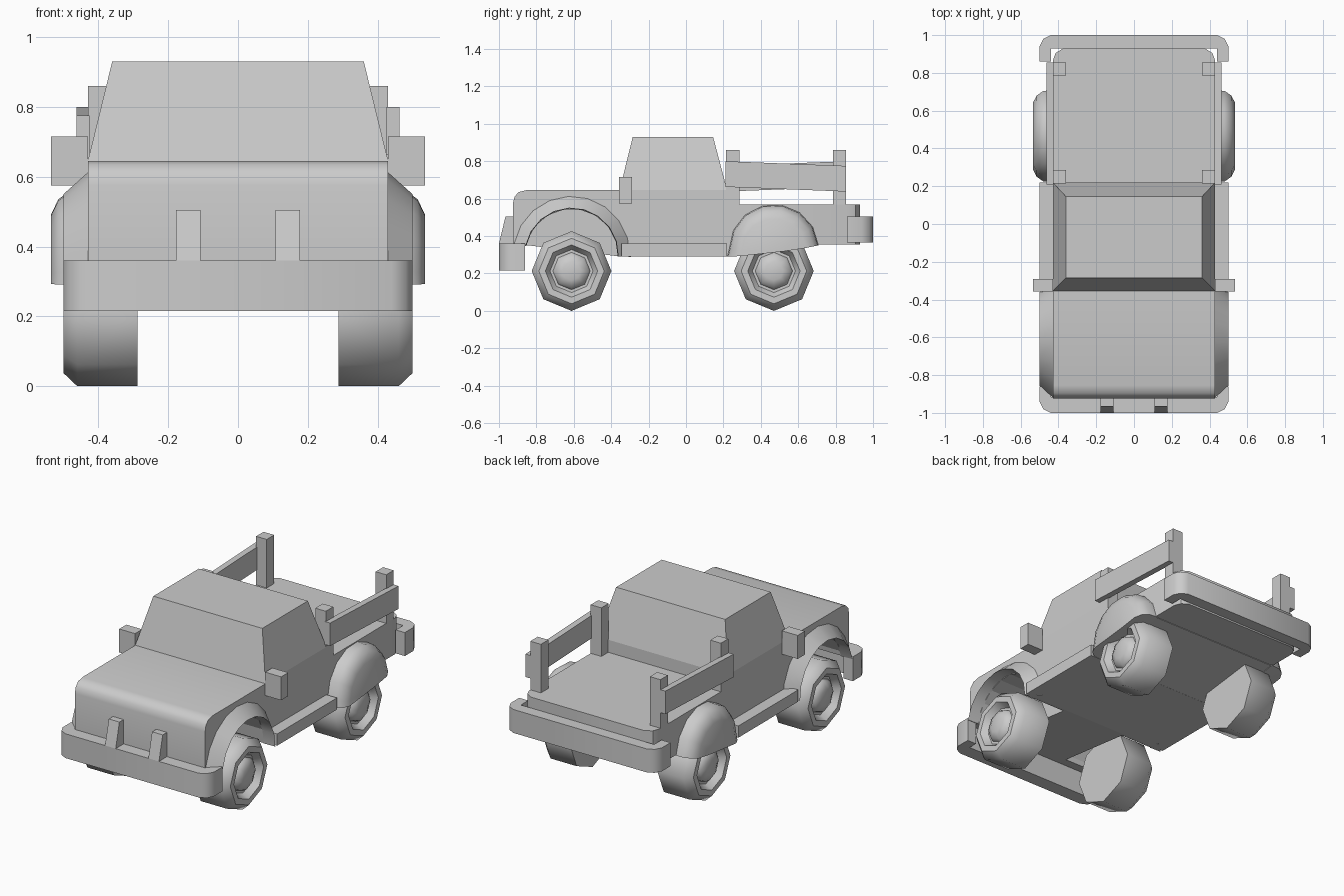
import bpy, bmesh
from math import sin, cos, radians

if "Cube" in bpy.data.objects:
    bpy.data.objects.remove(bpy.data.objects["Cube"])


def loft(name, rings, mirror=False, smooth=0):
    """Skin a sequence of closed rings and cap both ends."""
    bm = bmesh.new()
    rows = [[bm.verts.new(p) for p in ring] for ring in rings]
    n = len(rows[0])
    for a, b in zip(rows, rows[1:]):
        for i in range(n):
            bm.faces.new((a[i], a[(i + 1) % n], b[(i + 1) % n], b[i]))
    bm.faces.new(rows[0][::-1])
    bm.faces.new(rows[-1])
    bmesh.ops.recalc_face_normals(bm, faces=bm.faces)
    mesh = bpy.data.meshes.new(name)
    bm.to_mesh(mesh)
    bm.free()
    ob = bpy.data.objects.new(name, mesh)
    bpy.context.collection.objects.link(ob)
    if smooth:
        bpy.ops.object.select_all(action='DESELECT')
        ob.select_set(True)
        bpy.context.view_layer.objects.active = ob
        bpy.ops.object.shade_smooth_by_angle(angle=radians(smooth))
    if mirror:
        ob.modifiers.new("mirror", 'MIRROR')
    return ob


def rect(x0, x1, y0, y1, z):
    return [(x0, y0, z), (x1, y0, z), (x1, y1, z), (x0, y1, z)]


def box(name, x, y, z, mirror=False):
    return loft(name, [rect(*x, *y, z[0]), rect(*x, *y, z[1])], mirror)


def side_prism(name, profile, x0, x1, mirror=False, smooth=0):
    return loft(name, [[(x, y, z) for y, z in profile] for x in (x0, x1)], mirror, smooth)


def plan_prism(name, outline, z0, z1, smooth=0):
    return loft(name, [[(x, y, z) for x, y in outline] for z in (z0, z1)], False, smooth)


FRONT, REAR = -0.612, 0.47

# Hood with rounded nose, and wheel wells cut into it
hood = side_prism("hood", [(-.345, .29), (-.925, .36), (-.925, .575), (-.917, .61),
                           (-.895, .635), (-.855, .645), (-.345, .645)], -.43, .43, smooth=35)
for s in (-1, 1):
    arch = [(FRONT + .25 * cos(radians(a)), .295 + .25 * sin(radians(a))) for a in range(0, 360, 20)]
    cutter = side_prism("wheel_well_cutter", arch, s * .215, s * .6)
    cutter.hide_render = True
    cutter.hide_set(True)
    cut = hood.modifiers.new("well", 'BOOLEAN')
    cut.object = cutter
    cut.operation = 'DIFFERENCE'

# Cab: lower box and tapered greenhouse
box("cab_lower", (-.43, .43), (-.35, .22), (.30, .645))
loft("cab_upper", [rect(-.43, .43, -.355, .22, .645), rect(-.36, .36, -.285, .145, .93)])

# Running boards as one floor slab
plan_prism("running_boards", [(-.5, -.345), (.5, -.345), (.5, .22), (-.5, .22)], .29, .36)

# Load bed with rounded rear corners and a sloping underside at its front
plan_prism("load_bed", [(-.43, .22), (.43, .22), (.43, .865), (.415, .905), (.375, .93),
                        (-.375, .93), (-.415, .905), (-.43, .865)], .355, .57, 35)
side_prism("bed_underside", [(.215, .29), (.70, .352), (.70, .37), (.215, .37)], -.43, .43)

# Front flares: thin section sloping outward, swept round the arch
sections = []
for i in range(10):
    a = radians(-2 + 171 * i / 9)
    sections.append([(x, FRONT + r * cos(a), .30 + r * sin(a))
                     for x, r in ((.425, .317), (.5, .25), (.425, .247))])
loft("front_flare", sections, True, 35)

# Rear fenders: half domes with a sloping lower edge
dome = [(REAR + .24 * cos(radians(a)), .33 + .24 * sin(radians(a))) for a in range(5, 181, 25)]
dome += [(.22, .29), (.54, .325)]
loft("rear_fender", [[(x, REAR + (y - REAR) * s, .30 + (z - .30) * s) for y, z in dome]
                     for x, s in ((.42, 1), (.48, .98), (.515, .88), (.535, .72))], True, 50)

# Wheels: eight-sided tyre, recessed rim and domed hub
wheel_profile = [(.288, .213), (.46, .213), (.5, .175), (.5, .14),
                 (.46, .115), (.46, .10), (.482, .09), (.498, .05)]
for label, y in (("front", FRONT), ("rear", REAR)):
    loft(label + "_wheel", [[(x, y + r * cos(radians(a)), .213 + r * sin(radians(a)))
                             for a in range(0, 360, 45)] for x, r in wheel_profile], True, 48)

# Wrap-around bumpers
half = [(.44, .93), (.44, .86), (.5, .86), (.5, .94), (.48, .98), (.44, 1)]
for label, s, z0, z1 in (("front", -1, .215, .36), ("rear", 1, .365, .505)):
    outline = half + [(-x, y) for x, y in reversed(half)]
    if s < 0:
        outline = [(x, .915) if y == .93 else (x, y) for x, y in outline]
    plan_prism(label + "_bumper", [(x, s * y) for x, y in outline], z0, z1, 50)

# Bumper guards
side_prism("bumper_guard", [(-1, .36), (-.92, .36), (-.92, .505), (-.965, .505)], .108, .178, True)

# Side mirrors
box("side_mirror", (.43, .535), (-.357, -.29), (.575, .715), True)

# Bed posts and slightly crooked rails
box("front_post", (.36, .43), (.215, .285), (.565, .86), True)
box("rear_post", (.36, .43), (.785, .855), (.565, .86), True)
for label, s in (("right", 1), ("left", -1)):
    zf, zr = (.80, .775) if s > 0 else (.775, .80)
    side_prism(label + "_rail", [(.21, zf - .137), (.855, zr - .137), (.855, zr), (.21, zf)],
               s * .425, s * .462)
